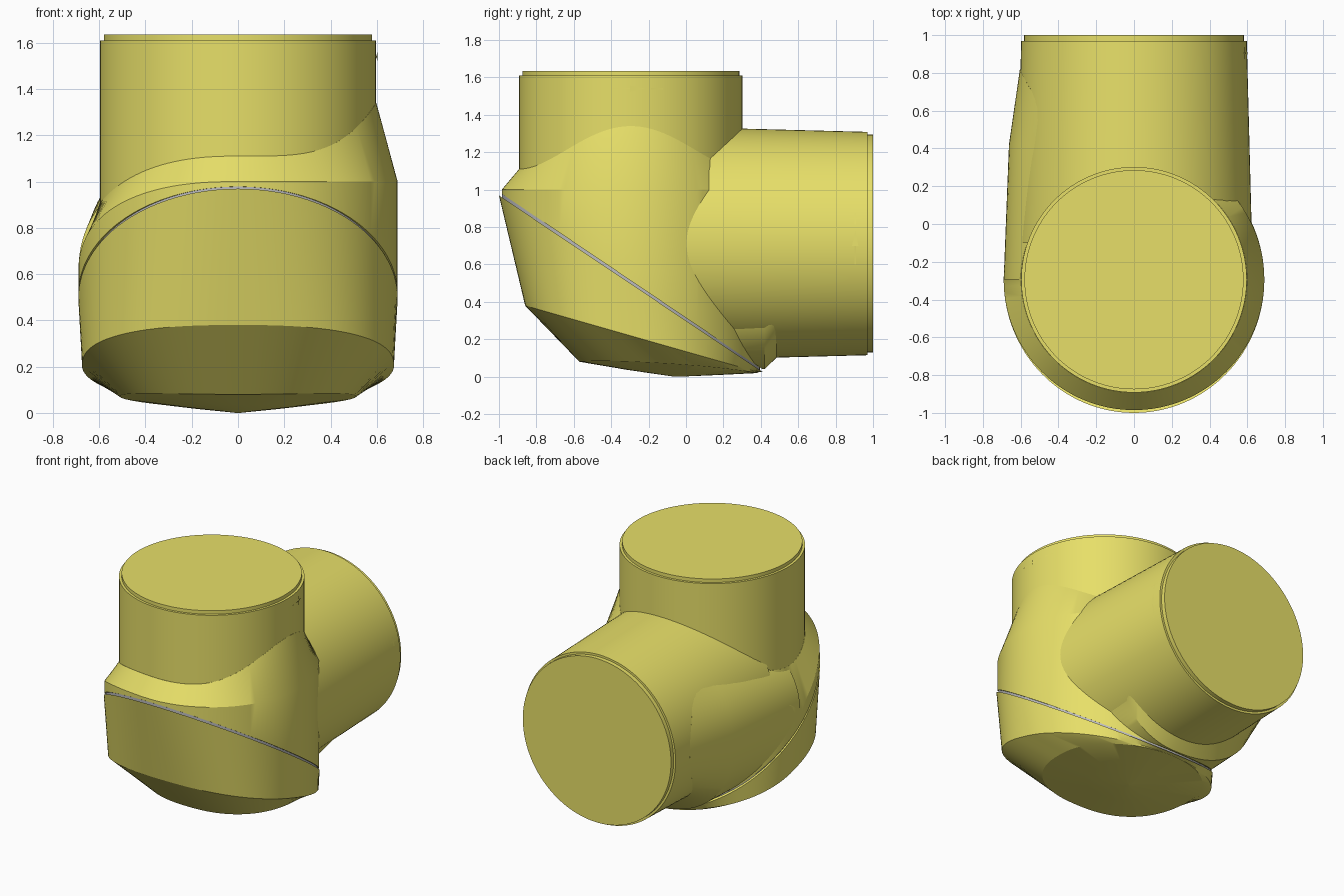
import bpy, bmesh, math
from mathutils import Vector

if "Cube" in bpy.data.objects:
    bpy.data.objects.remove(bpy.data.objects["Cube"])

N = 128
AY, AZ = -0.295, 0.712          # vertical axis y, horizontal axis z
ANG = [2 * math.pi * i / N for i in range(N)]


def material(name, color):
    m = bpy.data.materials.new(name)
    m.diffuse_color = color
    m.use_nodes = True
    m.node_tree.nodes["Principled BSDF"].inputs["Base Color"].default_value = m.diffuse_color
    return m


YELLOW = material("yellow_paint", (0.80, 0.74, 0.14, 1))
GREY = material("grey_seal", (0.5, 0.5, 0.52, 1))


def finish(name, bm, mat=YELLOW, angle=22):
    bmesh.ops.recalc_face_normals(bm, faces=bm.faces)
    me = bpy.data.meshes.new(name)
    bm.to_mesh(me)
    bm.free()
    ob = bpy.data.objects.new(name, me)
    bpy.context.collection.objects.link(ob)
    me.materials.append(mat)
    bpy.ops.object.select_all(action='DESELECT')
    ob.select_set(True)
    bpy.context.view_layer.objects.active = ob
    bpy.ops.object.shade_smooth_by_angle(angle=math.radians(angle))
    return ob


def loft(rings):
    """Closed skin through a list of rings with the same point count."""
    bm = bmesh.new()
    vs = [[bm.verts.new(p) for p in r] for r in rings]
    for a, b in zip(vs, vs[1:]):
        n = len(a)
        for i in range(n):
            j = (i + 1) % n
            bm.faces.new((a[i], a[j], b[j], b[i]))
    bm.faces.new(vs[0])
    bm.faces.new(vs[-1])
    return bm


def split(y):
    """Height of the tilted parting plane."""
    return 0.03 + (0.41 - y) * 0.674


def se(v, p):
    return math.copysign(abs(v) ** (2 / p), v)


def up_ring(r, z):
    return [(r * math.cos(t), AY + r * math.sin(t), z) for t in ANG]


def side_ring(r, y):
    return [(r * math.cos(t), y, AZ + r * math.sin(t)) for t in ANG]


# Two connector tubes with stepped end rims
finish("vertical_tube", loft([up_ring(.597, .7), up_ring(.597, 1.61),
                              up_ring(.58, 1.61), up_ring(.58, 1.635)]))
finish("horizontal_tube", loft([side_ring(.625, -.1), side_ring(.597, .97),
                                side_ring(.582, .97), side_ring(.582, 1.0)]))


# Upright shoulder: wide cylinder with an uneven bevel up to the vertical tube
def bevel_heights(c):
    if c > 0:
        return 1.0, 1.11 + .23 * c ** 4
    k = lambda x: max(0, 1 - abs(x) ** 2.4) ** (1 / 2.4)
    return .6 + .4 * k(c), .6 + .51 * k(c * .865)


low, mid, top, inner = [], [], [], []
for t in ANG:
    c, s = math.cos(t), math.sin(t)
    z1, z2 = bevel_heights(c)
    y = AY + .69 * s
    low.append((.69 * c, y, split(y) + .008))
    mid.append((.69 * c, y, max(z1, split(y) + .012)))
    top.append((.598 * c, AY + .598 * s, z2))
    inner.append((.5 * c, AY + .5 * s, z2 - .02))
finish("upright_shoulder", loft([low, mid, top, inner]))


# Sideways shoulder: left half widens the horizontal tube, cut at the parting plane
def oval(y, a, b, zc, up, dn):
    pts = []
    for t in ANG:
        c, s = math.cos(t), math.sin(t)
        pts.append(((b if c > 0 else a) * se(c, 2.3), y,
                    zc + (up if s > 0 else dn) * se(s, 2.3)))
    return pts


end = []
for t in ANG:
    c, s = math.cos(t), math.sin(t)
    end.append((.604 * c, .49 + (.33 * c ** 4 if c < 0 else 0), AZ + .604 * s))
bm = loft([oval(AY, .69, .5, .6, .51, .56),
           oval(.42, .662, .5, .65, .55, .61), end])
bmesh.ops.bisect_plane(bm, geom=bm.verts[:] + bm.edges[:] + bm.faces[:],
                       plane_co=Vector((0, .41, .04)),
                       plane_no=Vector((0, .674, 1)), clear_inner=True)
bmesh.ops.holes_fill(bm, edges=[e for e in bm.edges if e.is_boundary], sides=0)
finish("sideways_shoulder", bm)


# Thin grey seal in the parting line
def rim(k, dz):
    return [(.69 * k * math.cos(t), AY + .70 * k * math.sin(t),
             split(AY + .70 * k * math.sin(t)) + dz) for t in ANG]


finish("parting_seal", loft([rim(.985, -.012), rim(.985, .012)]), GREY)


# Lower cover: tilted oval rim, squarer waist, shallow domed bottom
def cover_ring(xh, yc, yh, zf, zb, bump):
    pts = []
    for t in ANG:
        c, s = math.cos(t), math.sin(t)
        p = 2.5 if s < 0 else 2.0
        x, v = xh * se(c, p), se(s, p)
        pts.append((x, yc + yh * v,
                    zf + (zb - zf) * (v + 1) / 2 + bump * (x / xh) ** 2))
    return pts


r3 = cover_ring(.51, -.09, .48, .08, .02, .02)
r4 = [(x * .5, -.05 + (y + .05) * .5, z * .45) for x, y, z in r3]
r5 = [(x * .02, -.05 + (y + .05) * .02, 0) for x, y, z in r3]
rim_top = [(x, AY + (y - AY) * 1.007, z) for x, y, z in rim(1, -.008)]
finish("lower_cover", loft([rim_top, cover_ring(.674, -.24, .62, .38, .026, 0),
                            r3, r4, r5]))


# Small direction arrows and plus marks on the right side of both tubes
def mark(name, y, z, along_z):
    bm = bmesh.new()

    def poly(pts):
        f = []
        for u, v in pts:
            py, pz = (y - v, z + u) if along_z else (y + u, z + v)
            r2 = .599 ** 2 - ((pz - AZ) ** 2 if along_z else (py - AY) ** 2)
            f.append(bm.verts.new((math.sqrt(r2) + .003, py, pz)))
        bm.faces.new(f)

    def bar(u, v, w, h):
        poly([(u - w, v - h), (u + w, v - h), (u + w, v + h), (u - w, v + h)])

    bar(-.07, 0, .05, .003)
    poly([(-.02, -.017), (.06, 0), (-.02, .017)])
    bar(.125, 0, .032, .004)
    bar(.125, 0, .004, .032)
    finish(name, bm)


mark("vertical_tube_arrow", -.28, 1.54, False)
mark("horizontal_tube_arrow", .905, .72, True)
